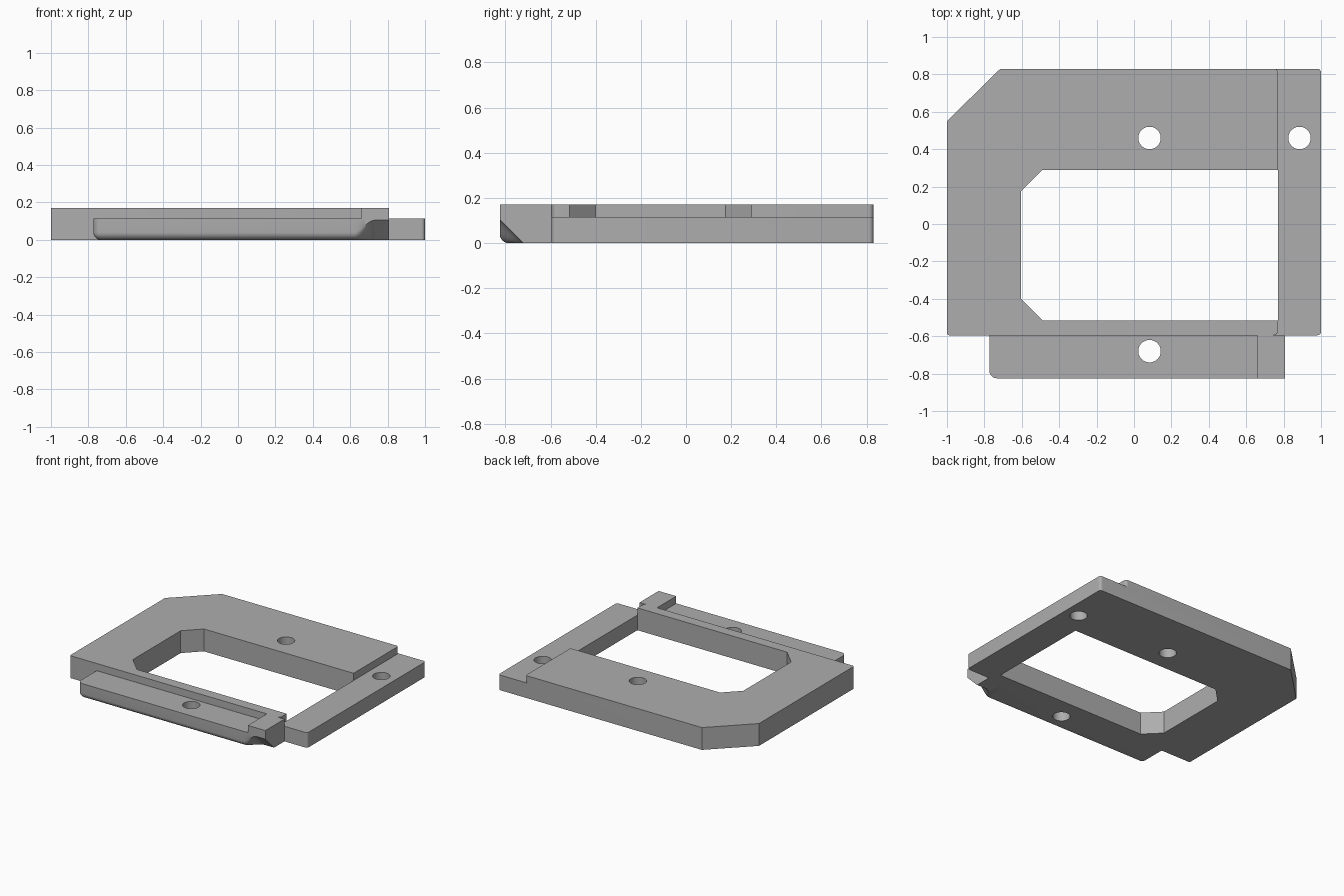
import bpy, bmesh, math
from mathutils import Vector

cube = bpy.data.objects.get("Cube")
if cube:
    bpy.data.objects.remove(cube, do_unlink=True)

# Single plain grey
grey = bpy.data.materials.new("plain grey")
grey.use_nodes = True
COLOUR = (0.42, 0.42, 0.42, 1)
grey.diffuse_color = COLOUR
grey.node_tree.nodes["Principled BSDF"].inputs["Base Color"].default_value = COLOUR

TOP, STEP = 0.17, 0.115          # raised and lowered heights
FRONT, BACK, LEDGE = -0.825, 0.83, -0.595


def make_object(name, bm):
    bmesh.ops.recalc_face_normals(bm, faces=bm.faces)
    mesh = bpy.data.meshes.new(name)
    bm.to_mesh(mesh)
    bm.free()
    mesh.materials.append(grey)
    obj = bpy.data.objects.new(name, mesh)
    bpy.context.collection.objects.link(obj)
    return obj


def rounded(corners):
    """Outline from (x, y, radius) corners, rounding those with a radius."""
    out = []
    for i, (x, y, r) in enumerate(corners):
        p = Vector((x, y))
        if not r:
            out.append(p)
            continue
        a = p + (Vector(corners[i - 1][:2]) - p).normalized() * r
        b = p + (Vector(corners[(i + 1) % len(corners)][:2]) - p).normalized() * r
        centre = a + b - p
        for k in range(7):
            t = k / 6 * math.pi / 2
            out.append(centre + (a - centre) * math.cos(t) + (b - centre) * math.sin(t))
    return out


def prism(name, corners, z0, z1):
    bm = bmesh.new()
    face = bm.faces.new([bm.verts.new((p.x, p.y, z0)) for p in rounded(corners)])
    ext = bmesh.ops.extrude_face_region(bm, geom=[face])
    verts = [g for g in ext["geom"] if isinstance(g, bmesh.types.BMVert)]
    bmesh.ops.translate(bm, verts=verts, vec=(0, 0, z1 - z0))
    return make_object(name, bm)


def combine(target, tool, operation):
    mod = target.modifiers.new(operation, "BOOLEAN")
    mod.operation, mod.solver, mod.object = operation, "EXACT", tool
    bpy.context.view_layer.objects.active = target
    bpy.ops.object.modifier_apply(modifier=mod.name)
    bpy.data.objects.remove(tool, do_unlink=True)


# Lower plate, including the lowered side bar
left_corners = [(-0.715, BACK, 0), (-1, 0.55, 0), (-1, LEDGE, 0.012)]
frame = prism("frame_plate", left_corners + [(1, LEDGE, 0.02), (1, BACK, 0.02)], 0, STEP)

# Raised C-shaped layer around the window
raised = prism("raised_layer", left_corners + [
    (0.77, LEDGE, 0.025), (0.77, -0.515, 0), (-0.49, -0.515, 0), (-0.605, -0.4, 0),
    (-0.605, 0.175, 0), (-0.49, 0.29, 0), (0.77, 0.29, 0), (0.77, BACK, 0.02)], STEP, TOP)

# Window through the lower plate
window = prism("window_cutter", [
    (0.77, -0.515, 0), (-0.49, -0.515, 0), (-0.605, -0.4, 0),
    (-0.605, 0.175, 0), (-0.49, 0.29, 0), (0.77, 0.29, 0)], -0.1, 0.3)
combine(frame, window, "DIFFERENCE")
combine(frame, raised, "UNION")


# Front flange: lofted along x, its lower edge changing from fillet to chamfer
def flange_section(x, x0, r=0.04, n=8):
    dx = min(x - x0, r)
    inset = r - math.sqrt(max(r * r - (r - dx) ** 2, 0))
    s = min(max((x - 0.62) / 0.11, 0), 1)
    s = s * s * (3 - 2 * s)
    c = max(r - inset, 0.001) + 0.065 * s
    y, z = FRONT + inset, inset
    pts = [(x, LEDGE, STEP), (x, y, STEP)]
    for k in range(n + 1):
        t = k / n
        a = t * math.pi / 2
        arc = (1 - math.cos(a), 1 - math.sin(a))
        pts.append((x, y + c * (arc[0] * (1 - s) + t * s),
                    z + c * (arc[1] * (1 - s) + (1 - t) * s)))
    return pts + [(x, LEDGE, z)]


X0, X1 = -0.773, 0.808
stations = [X0 + 0.04 * (1 - math.cos(k / 6 * math.pi / 2)) for k in range(7)]
stations += [0.62 + 0.11 * k / 12 for k in range(13)] + [X1]
bm = bmesh.new()
rings = [[bm.verts.new(p) for p in flange_section(x, X0)] for x in stations]
for a, b in zip(rings, rings[1:]):
    for i in range(len(a)):
        j = (i + 1) % len(a)
        bm.faces.new((a[i], a[j], b[j], b[i]))
bm.faces.new(rings[0])
bm.faces.new(rings[-1])
flange = make_object("front_flange", bm)

# Raised stop block on the flange's end
block = prism("stop_block", [(0.66, FRONT, 0), (X1, FRONT, 0),
                             (X1, LEDGE, 0), (0.66, LEDGE, 0)], STEP, TOP)
combine(flange, block, "UNION")

# Screw holes
for part, x, y in ((frame, 0.083, 0.46), (frame, 0.885, 0.46), (flange, 0.083, -0.68)):
    bm = bmesh.new()
    bmesh.ops.create_cone(bm, cap_ends=True, segments=48, radius1=0.06, radius2=0.06, depth=1)
    bmesh.ops.translate(bm, verts=bm.verts, vec=(x, y, 0))
    combine(part, make_object("hole_cutter", bm), "DIFFERENCE")

# Smooth the rounded parts, keep the corners crisp
for part in (frame, flange):
    bpy.ops.object.select_all(action="DESELECT")
    part.select_set(True)
    bpy.context.view_layer.objects.active = part
    bpy.ops.object.shade_smooth_by_angle(angle=math.radians(30))
